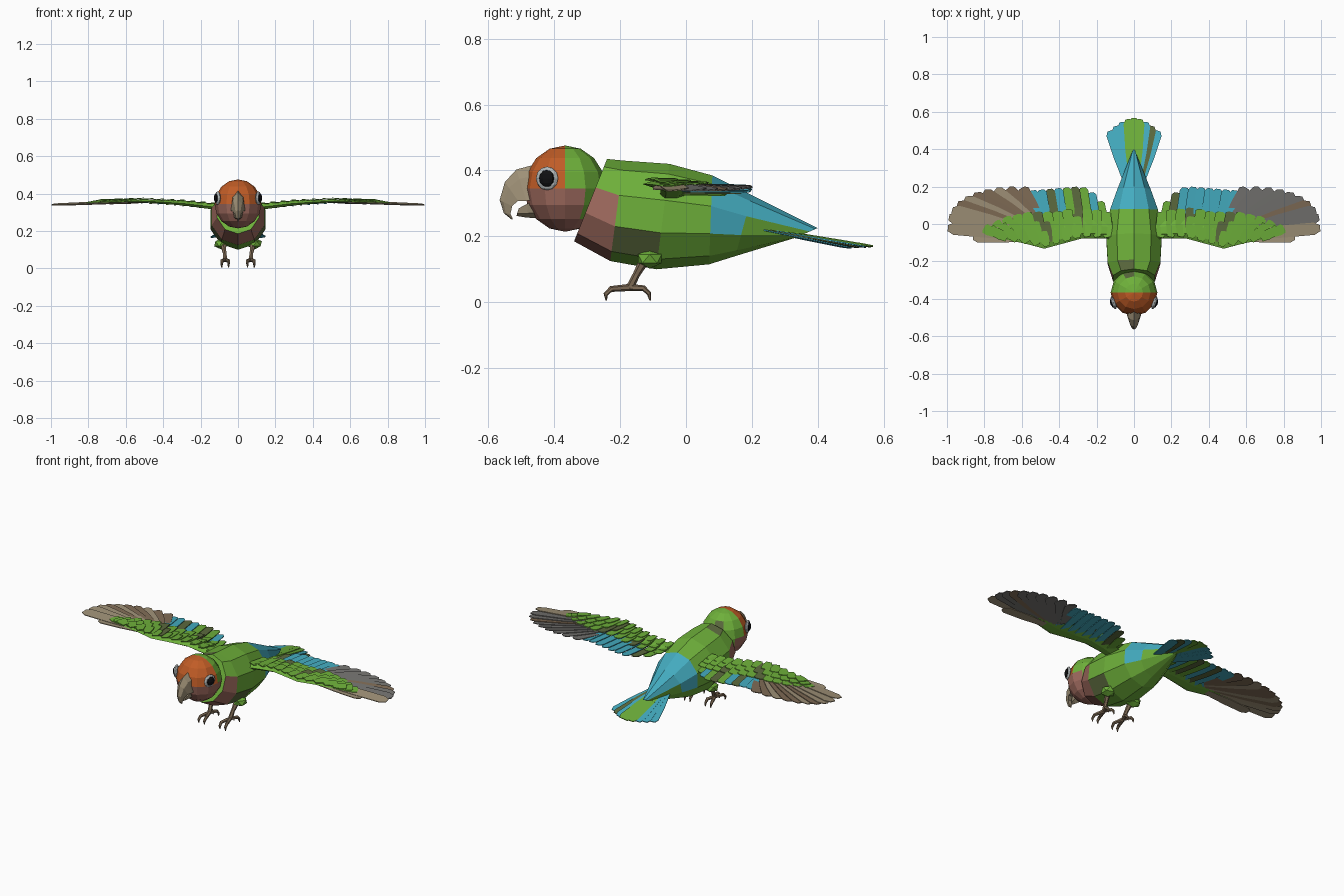
import bpy, bmesh, math
from mathutils import Vector, Matrix

if "Cube" in bpy.data.objects:
    bpy.data.objects.remove(bpy.data.objects["Cube"])

# ---------- materials ----------
def lin(c):
    return tuple((v / 255 / 12.92) if v < 11 else ((v / 255 + 0.055) / 1.055) ** 2.4 for v in c)

COLOURS = {"green": (110, 176, 58), "olive": (92, 106, 62), "blue": (68, 172, 192),
           "orange": (192, 92, 38), "pink": (160, 107, 95), "tan": (160, 146, 120),
           "brown": (128, 108, 86), "grey": (116, 115, 112), "black": (16, 16, 18),
           "pale_grey": (180, 185, 185)}
NAMES = list(COLOURS)
MATS = []
for n, c in COLOURS.items():
    m = bpy.data.materials.new(n)
    m.diffuse_color = (*lin(c), 1)
    m.use_nodes = True
    m.node_tree.nodes["Principled BSDF"].inputs["Base Color"].default_value = m.diffuse_color
    MATS.append(m)
M = {n: i for i, n in enumerate(NAMES)}

def finish(bm, name):
    bmesh.ops.recalc_face_normals(bm, faces=bm.faces)
    me = bpy.data.meshes.new(name)
    bm.to_mesh(me)
    bm.free()
    for m in MATS:
        me.materials.append(m)
    ob = bpy.data.objects.new(name, me)
    bpy.context.collection.objects.link(ob)
    return ob

def loft(bm, rings, mat=0):
    """Skin a list of point rings and cap both ends; returns faces by section."""
    vs = [[bm.verts.new(p) for p in r] for r in rings]
    n = len(vs[0])
    rows = [[bm.faces.new((a[i], a[(i + 1) % n], b[(i + 1) % n], b[i])) for i in range(n)]
            for a, b in zip(vs, vs[1:])]
    caps = [bm.faces.new(vs[0]), bm.faces.new(vs[-1])]
    for f in sum(rows, caps):
        f.material_index = M[mat] if mat else 0
    return rows

def interp(x, pts):
    for (a, va), (b, vb) in zip(pts, pts[1:]):
        if x <= b:
            return va + (vb - va) * max(0, (x - a) / (b - a))
    return pts[-1][1]

def tube(bm, pts, radii, mat, n=6):
    """Tapered limb through points, in the plane across each direction."""
    pts = [Vector(p) for p in pts]
    rings = []
    for i, p in enumerate(pts):
        d = (pts[min(i + 1, len(pts) - 1)] - pts[max(i - 1, 0)]).normalized()
        u = d.cross(Vector((1, 0.01, 0))).normalized()
        v = d.cross(u)
        rings.append([p + radii[i] * (u * math.cos(2 * math.pi * k / n) + v * math.sin(2 * math.pi * k / n))
                      for k in range(n)])
    loft(bm, rings, mat)

def feather(bm, base, tip, w, mat, roll=0.004, thick=0.004):
    """Flat blade with a blunt rounded end, one edge raised so neighbours overlap."""
    base, tip = Vector(base), Vector(tip)
    d = tip - base
    s = Vector((d.y, -d.x, 0)).normalized()
    outline = [(0, -.3), (.55, -.5), (.93, -.5), (1, -.25), (1, .25), (.93, .5), (.55, .5), (0, .3)]
    top = [base + d * t + s * (w * k) + Vector((0, 0, roll * k)) for t, k in outline]
    loft(bm, [[p - Vector((0, 0, thick)) for p in top], top], mat)

# ---------- body: ten-sided tilted rings (top y,z, bottom y,z, half width) ----------
BODY = [(-.24, .435, -.34, .185, .118), (-.19, .43, -.23, .125, .148), (-.05, .42, -.09, .1, .156),
        (.08, .385, .07, .115, .135), (.2, .325, .15, .14, .095), (.4, .225, .33, .195, .012)]
rings = []
for ty, tz, by, bz, w in BODY:
    t, b = Vector((0, ty, tz)), Vector((0, by, bz))
    rings.append([(t + b) / 2 + (t - b) / 2 * math.cos(k * math.pi / 5)
                  + Vector((w * math.sin(k * math.pi / 5), 0, 0)) for k in range(10)])
bm = bmesh.new()
rows = loft(bm, rings, "green")
for r, row in enumerate(rows):
    for i, f in enumerate(row):
        level = min(i, 9 - i)          # 0 = back, 4 = belly
        if r == 0 and level >= 2:
            f.material_index = M["pink"]
        elif (r == 0 and i == 9) or (r == 1 and level == 3):
            f.material_index = M["olive"]
        elif (r == 3 and level <= 2) or (r == 4 and level <= 1):
            f.material_index = M["blue"]
finish(bm, "body")

# ---------- head ----------
bm = bmesh.new()
bmesh.ops.create_uvsphere(bm, u_segments=12, v_segments=8, radius=1,
                          matrix=Matrix.Translation((0, -.367, .345)) @ Matrix.Diagonal((.125, .124, .131, 1)))
for f in bm.faces:
    c = f.calc_center_median()
    if c.z < .335 and c.y < -.33 or c.z < .26:
        f.material_index = M["pink"]
    elif c.y < -.37:
        f.material_index = M["orange"]
    elif c.y > -.28 and c.z > .39 and c.x < 0:
        f.material_index = M["olive"]
finish(bm, "head")

# ---------- eyes ----------
for s, side in ((1, "right"), (-1, "left")):
    for name, r, x, mat, flat in (("eye_ring", .036, .109, "pale_grey", .35), ("eye", .027, .113, "black", .55)):
        bm = bmesh.new()
        bmesh.ops.create_uvsphere(bm, u_segments=10, v_segments=6, radius=r,
                                  matrix=Matrix.Translation((s * x, -.422, .376))
                                  @ Matrix.Rotation(-s * .35, 4, "Z") @ Matrix.Diagonal((flat, 1, 1, 1)))
        for f in bm.faces:
            f.material_index = M[mat]
        finish(bm, side + "_" + name)

# ---------- beak: outer and inner edge points with half width ----------
def beak(name, stations):
    bm = bmesh.new()
    loft(bm, [[(0, oy, oz), (w * .7, oy * .7 + iy * .3, oz * .7 + iz * .3), (w, iy, iz), (-w, iy, iz),
               (-w * .7, oy * .7 + iy * .3, oz * .7 + iz * .3)] for oy, oz, iy, iz, w in stations], "tan")
    finish(bm, name)

beak("upper_beak", [(-.47, .415, -.44, .31, .042), (-.515, .403, -.485, .308, .038), (-.55, .365, -.51, .308, .03),
                    (-.566, .31, -.528, .292, .019), (-.553, .27, -.533, .268, .01), (-.528, .25, -.526, .253, .003)])
beak("lower_beak", [(-.45, .255, -.44, .31, .03), (-.485, .257, -.48, .3, .026), (-.515, .262, -.508, .285, .014)])

# ---------- legs ----------
for s, side in ((1, "right"), (-1, "left")):
    bm = bmesh.new()
    bmesh.ops.create_icosphere(bm, subdivisions=1, radius=1, matrix=Matrix.Translation((s * .09, -.11, .132))
                               @ Matrix.Diagonal((.042, .042, .03, 1)))
    finish(bm, side + "_thigh")
    bm = bmesh.new()
    ankle = (s * .068, -.17, .045)
    tube(bm, [(s * .08, -.125, .13), (s * .072, -.15, .085), ankle], [.016, .011, .012], "brown")
    for dx in (-.018, .018):
        x = s * .068 + dx
        tube(bm, [ankle, (x, -.228, .04), (x * 1.02, -.244, .024), (x * 1.02, -.242, .005)],
             [.011, .009, .007, .002], "brown")
        tube(bm, [ankle, (x, -.128, .042), (x, -.112, .026), (x, -.109, .005)],
             [.011, .009, .007, .002], "brown")
    finish(bm, side + "_leg")

# ---------- tail fan ----------
bm = bmesh.new()
TAIL = ["green", "green", "blue", "blue", "blue"]
for i in range(-4, 5):
    a = abs(i) / 4
    mat = "olive" if i == 3 else TAIL[abs(i)]
    feather(bm, (i * .008, .2, .232 - a * .004), (i * .0325, .568 - .07 * a ** 1.6, .172 - a * .004), .05, mat)
finish(bm, "tail")

# ---------- wings ----------
LEAD = [(.1, -.08), (.27, -.075), (.48, -.132), (.6, -.1), (.8, -.06)]
REAR = [(.1, .05), (.2, .075), (.32, .088), (.42, .065), (.56, .065), (.7, .035), (.8, -.02)]
HEIGHT = [(.1, .325), (.3, .348), (.5, .36), (.75, .352), (1, .338)]
INNER = {1: ["green", "olive", "blue", "blue", "blue", "blue", "blue", "blue", "blue"],
         -1: ["green", "blue", "green", "olive", "green", "blue", "olive", "blue", "blue"]}
OUTER = {1: ["grey"] * 6 + ["brown", "grey", "grey", "tan"],
         -1: ["brown", "brown", "tan", "brown", "brown", "tan", "brown", "tan", "tan", "tan"]}
for s, side in ((1, "right"), (-1, "left")):
    # fleshy leading arm, thick in front and thin behind
    bm = bmesh.new()
    secs = []
    for x in (.1, .19, .28, .38, .48, .58, .68, .78):
        y0, y1, z = interp(x, LEAD), interp(x, REAR), interp(x, HEIGHT)
        c = (y1 - y0) * .7
        h = .02 - .018 * (x - .1) / .7
        secs.append([(s * x, y0, z), (s * x, y0 + c * .25, z + h), (s * x, y0 + c * .65, z + h * .8),
                     (s * x, y0 + c, z + .002), (s * x, y0 + c * .5, z - h * .7), (s * x, y0 + c * .15, z - h * .7)])
    loft(bm, secs, "green")
    finish(bm, side + "_wing_arm")

    # inner flight feathers
    bm = bmesh.new()
    for i, mat in enumerate(INNER[s]):
        t = i / 8
        x0, x1 = .15 + .35 * t, .185 + .355 * t
        y1 = interp(x1, [(.18, .115), (.25, .19), (.3, .2), (.56, .178)])
        feather(bm, (s * x0, -.05, interp(x0, HEIGHT)),
                (s * x1, y1, interp(x1, HEIGHT) - .006 + .001 * (i % 2)), .053, mat, roll=-.006 * s)
    finish(bm, side + "_inner_feathers")

    # outer flight feathers in a fan
    bm = bmesh.new()
    for i, mat in enumerate(OUTER[s]):
        a = i / 9 * math.pi / 2
        x1 = .6 + .395 * math.sin(a) ** .95
        y1 = -.022 + .215 * math.cos(a) ** .75 if i < 9 else -.022
        x0, y0 = .49 + .006 * i, .0 - .007 * i
        feather(bm, (s * x0, y0, interp(x0, HEIGHT) - .003 + .001 * i),
                (s * x1, y1, interp(x1, HEIGHT) - .006 + .0012 * i), .066, mat, roll=-.008 * s)
    # short leading blade that fills the hand edge
    feather(bm, (s * .52, -.07, .358), (s * .86, -.07, .344), .06, OUTER[s][-1], roll=0)
    finish(bm, side + "_outer_feathers")

    # three overlapping rows of small covering feathers
    bm = bmesh.new()
    for row, (n, start, end) in enumerate(((13, .3, 1), (12, .15, .72), (11, .05, .45))):
        for i in range(n):
            x0 = .14 + (.6 - row * .03) * i / (n - 1)
            lean = .012 + .05 * (i / (n - 1)) ** 2
            y0, y1 = interp(x0, LEAD), interp(x0 + lean, REAR)
            z = interp(x0, HEIGHT) + .004 + .005 * row
            c = y1 - y0
            mat = "olive" if (row == 0 and i in (3, 7)) or (row == 1 and i == 6) else "green"
            feather(bm, (s * x0, y0 + c * start, z + .008 * (1 - i / n)),
                    (s * (x0 + lean), y0 + c * end, z), .054, mat, roll=-.006 * s)
    finish(bm, side + "_covering_feathers")
